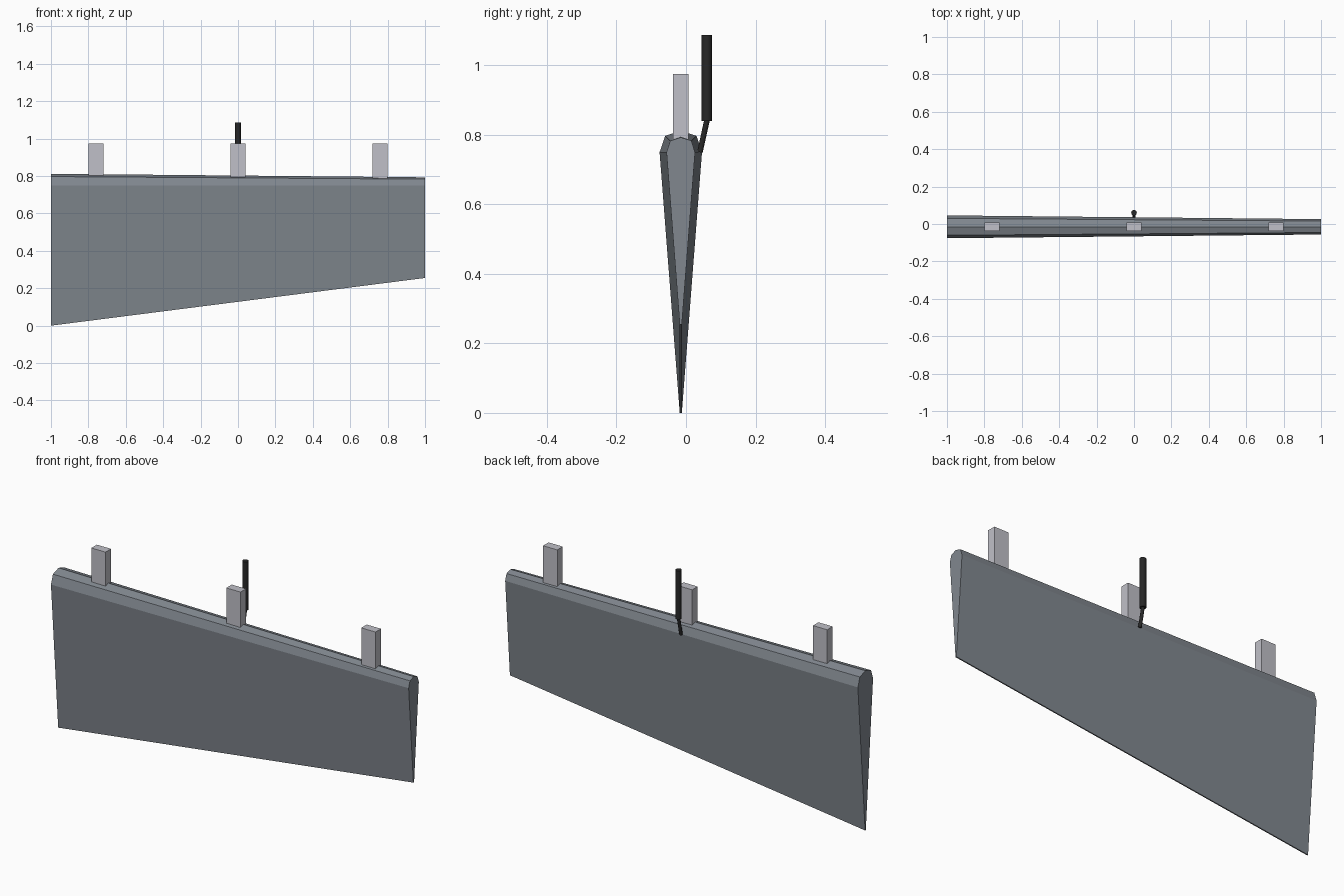
import bpy
from mathutils import Vector

cube = bpy.data.objects.get("Cube")
if cube:
    bpy.data.objects.remove(cube, do_unlink=True)


def material(name, rgb):
    mat = bpy.data.materials.new(name)
    mat.use_nodes = True
    mat.diffuse_color = (*rgb, 1)
    mat.node_tree.nodes["Principled BSDF"].inputs["Base Color"].default_value = (*rgb, 1)
    return mat


slate = material("slate grey", (0.22, 0.245, 0.275))
light = material("light grey", (0.53, 0.53, 0.58))
black = material("black", (0.02, 0.02, 0.02))

MID_Y = -0.015


def section(x, half, shoulder, top, bottom):
    """Closed wedge outline with a bevelled nose, trailing edge at the bottom."""
    side = [(0.003, bottom), (half, 0.75), (half * 0.74, shoulder)]
    right = [(x, MID_Y + y, z) for y, z in side]
    left = [(x, MID_Y - y, z) for y, z in reversed(side)]
    return right + [(x, MID_Y, top)] + left


def flap():
    a = section(-1, 0.061, 0.797, 0.812, 0.0)
    b = section(1, 0.041, 0.783, 0.793, 0.255)
    n = len(a)
    faces = [(i, (i + 1) % n, n + (i + 1) % n, n + i) for i in range(n)]
    faces += [tuple(reversed(range(n))), tuple(range(n, 2 * n))]
    mesh = bpy.data.meshes.new("flap_panel")
    mesh.from_pydata(a + b, [], faces)
    mesh.materials.append(slate)
    bpy.context.collection.objects.link(bpy.data.objects.new("flap_panel", mesh))


def block(name, center, size, mat):
    bpy.ops.mesh.primitive_cube_add(size=1, location=center)
    ob = bpy.context.object
    ob.name, ob.scale = name, size
    ob.data.materials.append(mat)


def rod(name, start, end, radius, mat):
    start, end = Vector(start), Vector(end)
    axis = end - start
    bpy.ops.mesh.primitive_cylinder_add(vertices=16, radius=radius, depth=axis.length,
                                        location=(start + end) / 2)
    ob = bpy.context.object
    ob.name = name
    ob.rotation_euler = axis.to_track_quat("Z", "Y").to_euler()
    ob.data.materials.append(mat)
    bpy.ops.object.shade_smooth_by_angle()


# Wedge panel tapering along its length
flap()

# Three hinge tabs along the top edge
for side, x in (("right", -0.76), ("middle", 0), ("left", 0.76)):
    block(f"hinge_tab_{side}", (x, MID_Y, 0.875), (0.08, 0.044, 0.2), light)

# Actuator cylinder with its angled push rod
rod("actuator_cylinder", (0, 0.06, 0.84), (0, 0.06, 1.087), 0.015, black)
rod("push_rod", (0, 0.04, 0.75), (0, 0.061, 0.845), 0.008, black)
